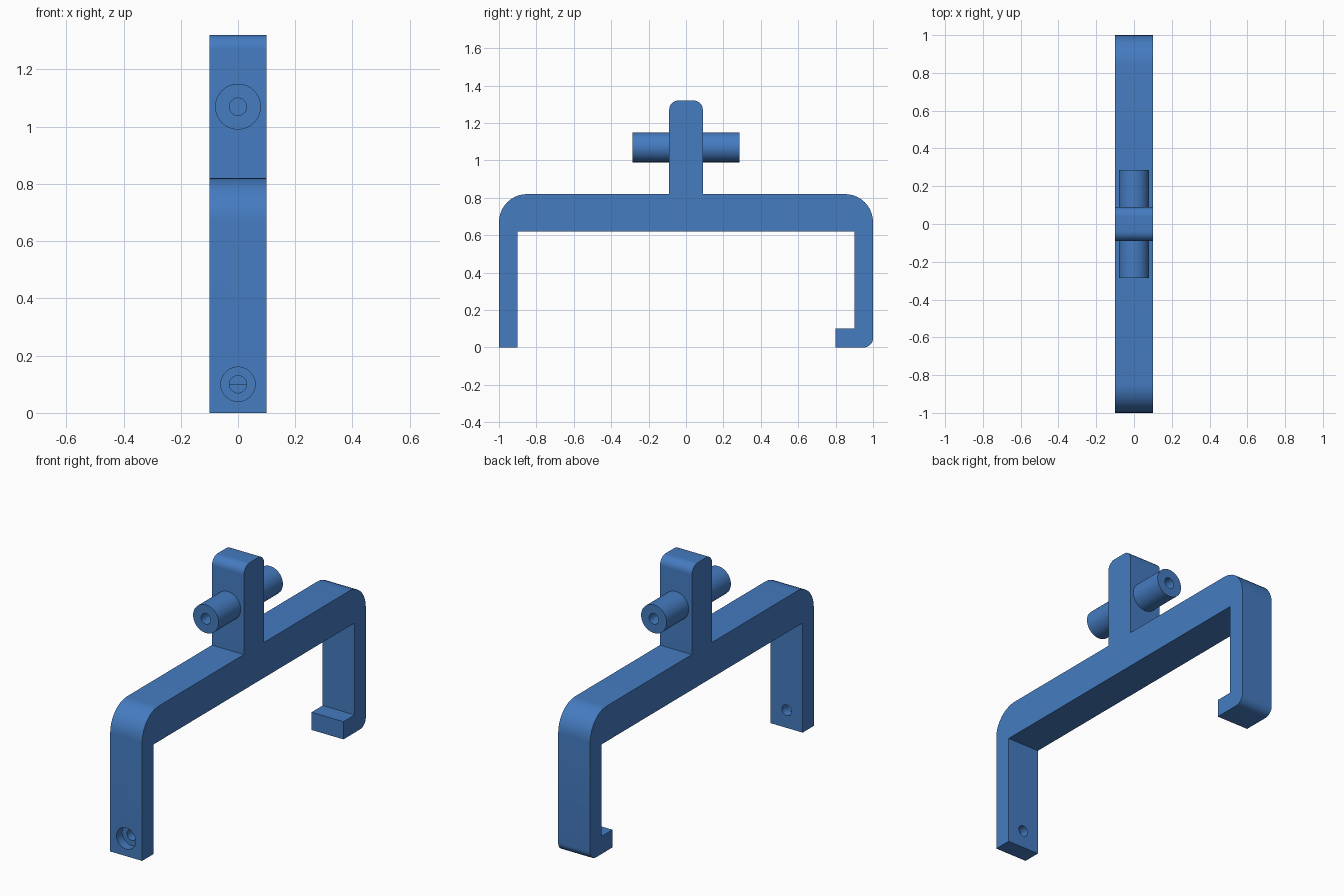
import bpy, bmesh, math
from mathutils import Matrix

if "Cube" in bpy.data.objects:
    bpy.data.objects.remove(bpy.data.objects["Cube"])

blue = bpy.data.materials.new("blue")
blue.diffuse_color = (0.059, 0.2, 0.53, 1)
blue.use_nodes = True
blue.node_tree.nodes["Principled BSDF"].inputs["Base Color"].default_value = blue.diffuse_color

W = 0.1        # half width along x
PEG_Z = 1.07   # peg axis height
HOLE_Z = 0.1   # screw hole height


def add_object(name, bm):
    bmesh.ops.recalc_face_normals(bm, faces=bm.faces)
    mesh = bpy.data.meshes.new(name)
    bm.to_mesh(mesh)
    bm.free()
    mesh.materials.append(blue)
    obj = bpy.data.objects.new(name, mesh)
    bpy.context.collection.objects.link(obj)
    return obj


def cylinder(name, radius, y0, y1, z):
    """Cylinder along y from y0 to y1."""
    bm = bmesh.new()
    mat = Matrix.Translation((0, (y0 + y1) / 2, z)) @ Matrix.Rotation(math.pi / 2, 4, 'X')
    bmesh.ops.create_cone(bm, cap_ends=True, segments=48, radius1=radius,
                          radius2=radius, depth=abs(y1 - y0), matrix=mat)
    return add_object(name, bm)


def cut(target, cutter):
    cutter.hide_render = True
    cutter.hide_set(True)
    mod = target.modifiers.new("hole", 'BOOLEAN')
    mod.operation = 'DIFFERENCE'
    mod.solver = 'EXACT'
    mod.object = cutter


def smooth(obj):
    bpy.ops.object.select_all(action='DESELECT')
    obj.select_set(True)
    bpy.context.view_layer.objects.active = obj
    for mod in list(obj.modifiers):
        bpy.ops.object.modifier_apply(modifier=mod.name)
    bpy.ops.object.shade_smooth_by_angle(angle=math.radians(30))


def corner(cy, cz, r, start, n=10):
    """Quarter arc running clockwise from the start angle."""
    angles = [math.radians(start - 90 * i / n) for i in range(n + 1)]
    return [(cy + r * math.cos(a), cz + r * math.sin(a)) for a in angles]


# Side profile: front leg, beam, post, rear leg and hook
profile = [(-0.9, 0), (-1, 0)]
profile += corner(-0.85, 0.67, 0.15, 180)
profile += [(-0.09, 0.82)]
profile += corner(-0.04, 1.27, 0.05, 180)
profile += corner(0.04, 1.27, 0.05, 90)
profile += [(0.09, 0.82)]
profile += corner(0.85, 0.67, 0.15, 90)
profile += corner(0.95, 0.05, 0.05, 0)
profile += [(0.8, 0), (0.8, 0.1), (0.9, 0.1), (0.9, 0.62), (-0.9, 0.62)]

bm = bmesh.new()
face = bm.faces.new([bm.verts.new((-W, y, z)) for y, z in profile])
ext = bmesh.ops.extrude_face_region(bm, geom=[face])
bmesh.ops.translate(bm, vec=(2 * W, 0, 0),
                    verts=[v for v in ext["geom"] if isinstance(v, bmesh.types.BMVert)])
bracket = add_object("bracket", bm)

# Counterbored screw hole in the front leg
cut(bracket, cylinder("screw_hole_cutter", 0.03, -1.1, -0.8, HOLE_Z))
cut(bracket, cylinder("counterbore_cutter", 0.06, -1.1, -0.95, HOLE_Z))
smooth(bracket)

# Hollow pegs on both sides of the post
for side, label in ((-1, "front"), (1, "rear")):
    peg = cylinder(label + "_peg", 0.08, side * 0.09, side * 0.287, PEG_Z)
    cut(peg, cylinder(label + "_peg_cutter", 0.03, side * 0.1, side * 0.4, PEG_Z))
    smooth(peg)
